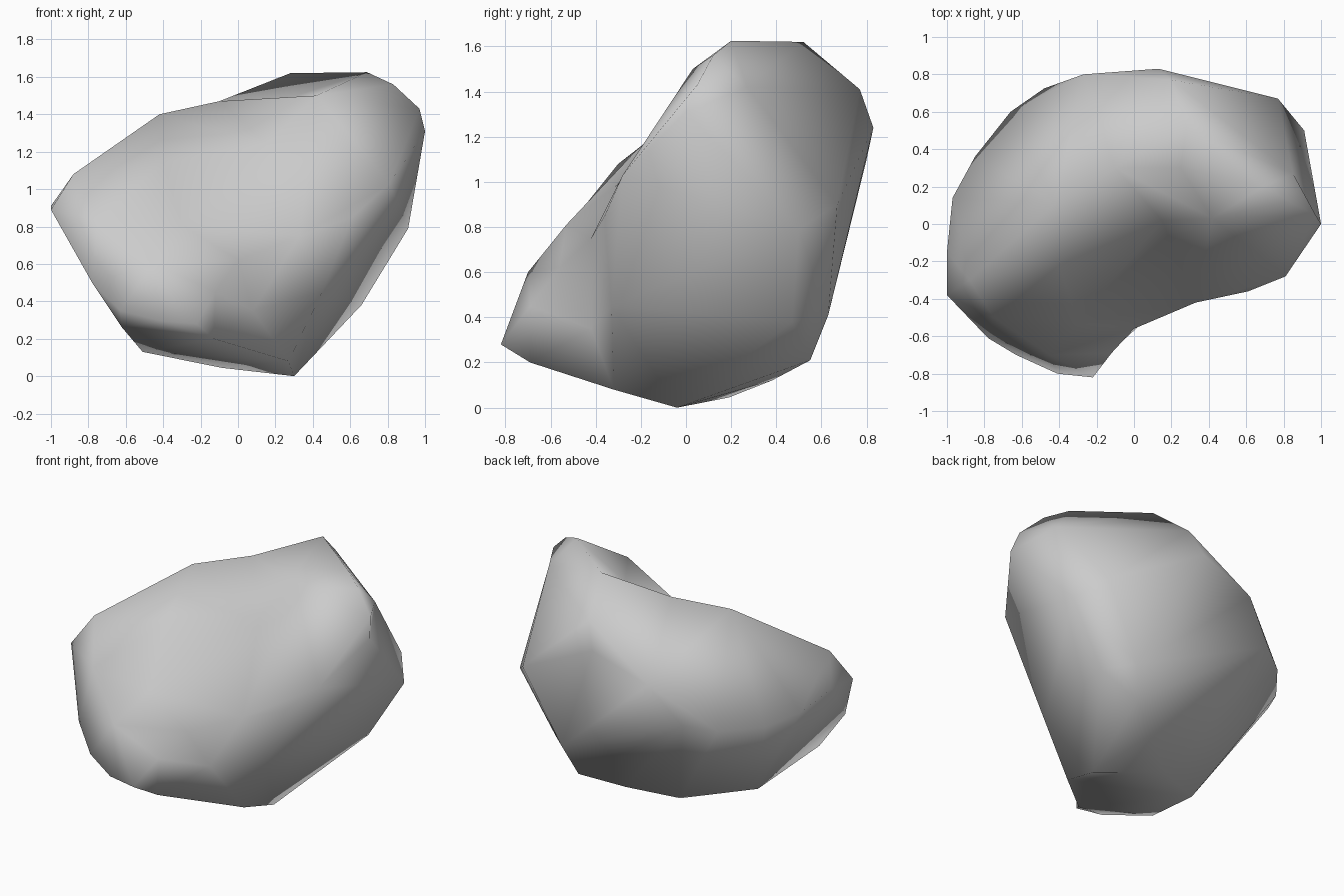
import bpy, bmesh
from mathutils import Vector

if "Cube" in bpy.data.objects:
    bpy.data.objects.remove(bpy.data.objects["Cube"])

# Key corners of the boulder, grouped by region
summit_rim = [(.28, .52, 1.62), (.69, .2, 1.625), (.83, .12, 1.56), (.97, .05, 1.43),
              (1, 0, 1.31), (.85, .27, 1.42), (.42, .03, 1.5), (-.1, .3, 1.47)]
back_side = [(.91, .5, .79), (.77, .67, .9), (.2, .77, 1.41), (.13, .83, 1.24),
             (-.27, .8, 1.1), (-.48, .725, .85), (-.66, .6, .81), (-.85, .36, .8)]
left_side = [(-1, -.38, .89), (-.97, .14, .85), (-1, -.15, .91), (-.88, -.3, 1.08),
             (-.42, .11, 1.4), (-.78, -.61, .5)]
front_toe = [(-.63, -.7, .35), (-.41, -.8, .295), (-.22, -.82, .28), (-.13, -.69, .2),
             (-.45, -.7, .6), (-.12, -.69, .45), (-.3, -.53, .81), (-.75, -.5, .83)]
front_lip = [(.81, -.28, 1.03), (.61, -.36, .85), (.33, -.42, .75), (0, -.56, .62)]
hollows = [(.15, .02, 1.24), (.25, .3, 1.48), (.08, -.42, .35), (-.4, -.22, 1.14)]
underside = [(.3, -.04, 0), (.27, -.32, .08), (.5, .63, .41), (.66, .47, .38),
             (.43, .55, .21), (.19, .38, .12), (-.09, .19, .045), (-.51, -.05, .13),
             (-.62, -.56, .26), (.45, -.33, .45)]

corners = [Vector(p) for group in (summit_rim, back_side, left_side, front_toe,
                                   front_lip, hollows, underside) for p in group]

# Wrap the corners: hull of their flattened-out directions, then restore distances
centre = Vector((0, .08, .75))
bm = bmesh.new()
home = {}
for p in corners:
    d = p - centre
    v = bm.verts.new(d.normalized() * d.length ** .15)
    home[v] = p
bmesh.ops.convex_hull(bm, input=bm.verts[:])
for v in bm.verts:
    v.co = home[v]
bmesh.ops.delete(bm, geom=[v for v in bm.verts if not v.link_faces], context='VERTS')
bmesh.ops.recalc_face_normals(bm, faces=bm.faces[:])
for f in bm.faces:
    f.smooth = True

mesh = bpy.data.meshes.new("boulder")
bm.to_mesh(mesh)
bm.free()
boulder = bpy.data.objects.new("boulder", mesh)
bpy.context.collection.objects.link(boulder)
